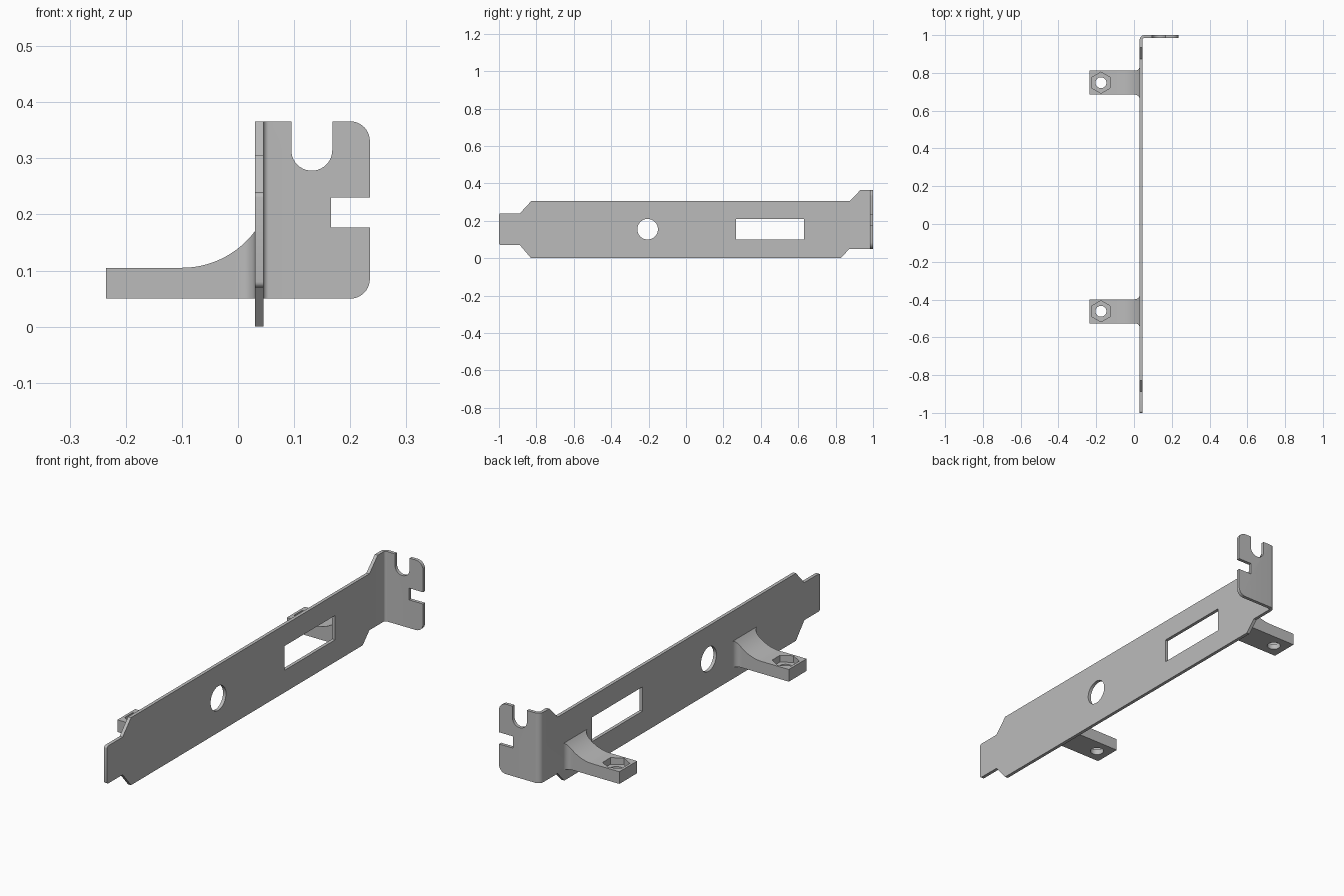
import bpy, bmesh
from math import sin, cos, pi, radians, sqrt
from mathutils import Vector

if "Cube" in bpy.data.objects:
    bpy.data.objects.remove(bpy.data.objects["Cube"])

metal = bpy.data.materials.new("plain grey")
metal.use_nodes = True
GREY = (0.5, 0.5, 0.5, 1)
metal.diffuse_color = GREY
metal.node_tree.nodes["Principled BSDF"].inputs["Base Color"].default_value = GREY

OUTER_X, THICK, BEND_R = 0.03, 0.015, 0.025
BEND_Y = 1 - BEND_R
FOLD = BEND_Y - OUTER_X      # flat length = x + FOLD on the flange


def arc(cx, cz, r, start, end, n=10):
    angles = [radians(start + (end - start) * i / n) for i in range(n + 1)]
    return [(cx + r * cos(a), cz + r * sin(a)) for a in angles]


def make_object(name, bm):
    bmesh.ops.recalc_face_normals(bm, faces=bm.faces)
    mesh = bpy.data.meshes.new(name)
    bm.to_mesh(mesh)
    bm.free()
    mesh.materials.append(metal)
    obj = bpy.data.objects.new(name, mesh)
    bpy.context.collection.objects.link(obj)
    return obj


def prism(points, place, low, high):
    """Extrude a 2D outline between two depths; place maps (u, v, depth) to 3D."""
    bm = bmesh.new()
    a, b = [[bm.verts.new(place(u, v, d)) for u, v in points] for d in (low, high)]
    bm.faces.new(a)
    bm.faces.new(b[::-1])
    for i in range(len(a)):
        j = (i + 1) % len(a)
        bm.faces.new((a[i], a[j], b[j], b[i]))
    return bm


def along_x(u, v, d):
    return (d, u, v)


def along_z(u, v, d):
    return (u, v, d)


def activate(obj):
    bpy.ops.object.select_all(action="DESELECT")
    obj.select_set(True)
    bpy.context.view_layer.objects.active = obj


def cut(obj, bm):
    cutter = make_object("cutter", bm)
    cutter.hide_render = True
    mod = obj.modifiers.new("cut", "BOOLEAN")
    mod.operation, mod.solver, mod.object = "DIFFERENCE", "EXACT", cutter
    activate(obj)
    bpy.ops.object.modifier_apply(modifier=mod.name)
    bpy.data.objects.remove(cutter)


def finish(obj):
    activate(obj)
    bpy.ops.object.shade_smooth_by_angle(angle=radians(30))


# Folded sheet: flat outline, sliced across the fold, then bent
flange = (
    arc(0.2, 0.085, 0.035, -90, 0)
    + [(0.235, 0.177), (0.166, 0.177), (0.166, 0.23), (0.235, 0.23)]
    + arc(0.2, 0.331, 0.035, 0, 90)
    + [(0.168, 0.366)]
    + arc(0.1315, 0.3145, 0.0365, 0, -180, 20)
    + [(0.095, 0.366)]
)
outline = (
    arc(-0.99, 0.08, 0.01, 180, 270, 4)
    + [(-0.888, 0.07), (-0.828, 0), (0.826, 0), (0.874, 0.05)]
    + [(x + FOLD, z) for x, z in flange]
    + [(0.934, 0.366), (0.874, 0.305), (-0.828, 0.305), (-0.888, 0.24)]
    + arc(-0.99, 0.23, 0.01, 90, 180, 4)
)
bm = prism(outline, along_x, 0, THICK)
for i in range(9):
    bmesh.ops.bisect_plane(bm, geom=bm.verts[:] + bm.edges[:] + bm.faces[:],
                           plane_co=(0, BEND_Y + BEND_R * i / 8, 0), plane_no=(0, 1, 0))
for v in bm.verts:
    depth, s, z = v.co
    turn = min(max((s - BEND_Y) / BEND_R, 0), 1) * pi / 2
    r = BEND_R - depth
    v.co = Vector((OUTER_X + BEND_R - r * cos(turn) + max(s - 1, 0),
                   min(s, BEND_Y) + r * sin(turn), z))
bracket = make_object("bracket_plate", bm)

# Round hole and rectangular window
cut(bracket, prism(arc(-0.205, 0.155, 0.055, 0, 352.5, 47), along_x, 0, 0.1))
cut(bracket, prism([(0.268, 0.1), (0.63, 0.1), (0.63, 0.21), (0.268, 0.21)],
                   along_x, 0, 0.1))
finish(bracket)

# Mounting lugs: rectangular section swept along x, curving up and flaring at the plate
LUG_END, ARC_X, ARC_R, FLARE, HALF = -0.235, -0.1, 0.1625, 0.025, 0.0635
FLARE_X = OUTER_X - FLARE


def lug(name, y):
    stations = [LUG_END]
    stations += [ARC_X + (FLARE_X - ARC_X) * i / 12 for i in range(13)]
    stations += [FLARE_X + FLARE * sin(i / 8 * pi / 2) for i in range(1, 9)]
    bm = bmesh.new()
    rings = []
    for x in stations:
        rise, out = max(x - ARC_X, 0), max(x - FLARE_X, 0)
        top = 0.105 + ARC_R - sqrt(ARC_R ** 2 - rise ** 2)
        half = HALF + FLARE - sqrt(max(FLARE ** 2 - out ** 2, 0))
        rings.append([bm.verts.new((x, y + side * half, z)) for side, z in
                      ((-1, 0.05), (1, 0.05), (1, top), (-1, top))])
    for a, b in zip(rings, rings[1:]):
        for i in range(4):
            j = (i + 1) % 4
            bm.faces.new((a[i], a[j], b[j], b[i]))
    bm.faces.new(rings[0])
    bm.faces.new(rings[-1])
    obj = make_object(name, bm)
    # Screw hole with a hexagonal nut pocket above
    cut(obj, prism(arc(-0.175, y, 0.029, 0, 348.75, 31), along_z, 0, 0.2))
    cut(obj, prism(arc(-0.175, y, 0.056, 30, 330, 5), along_z, 0.075, 0.2))
    finish(obj)


lug("front_lug", -0.462)
lug("back_lug", 0.748)
